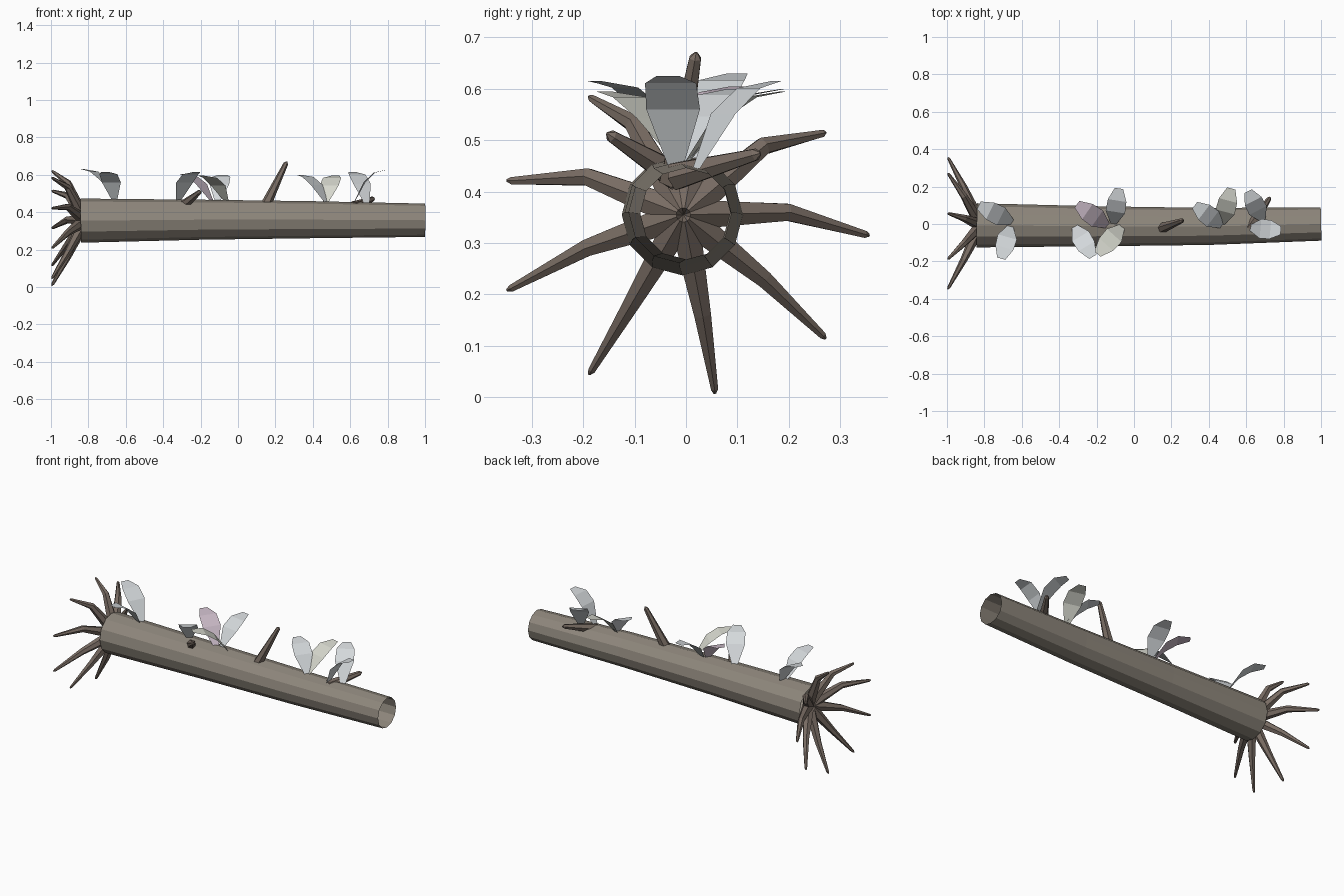
import bpy, bmesh, math
from mathutils import Vector

if "Cube" in bpy.data.objects:
    bpy.data.objects.remove(bpy.data.objects["Cube"])


def mat(name, rgb):
    m = bpy.data.materials.new(name)
    m.diffuse_color = (*rgb, 1)
    m.use_nodes = True
    m.node_tree.nodes["Principled BSDF"].inputs["Base Color"].default_value = m.diffuse_color
    return m


BARK = mat("bark", (0.27, 0.24, 0.20))
WOOD = mat("wood", (0.19, 0.15, 0.125))
PALE = mat("pale_leaf", (0.66, 0.69, 0.71))
CREAM = mat("cream_leaf", (0.68, 0.69, 0.62))
PINK = mat("pink_leaf", (0.60, 0.50, 0.58))


def finish(name, bm, material):
    me = bpy.data.meshes.new(name)
    bm.to_mesh(me)
    bm.free()
    ob = bpy.data.objects.new(name, me)
    me.materials.append(material)
    bpy.context.collection.objects.link(ob)
    return ob


def sweep(name, path, radii, sides, material, capped=True):
    """Faceted tube through the path points, one ring per point."""
    bm = bmesh.new()
    pts = [Vector(p) for p in path]
    rings = []
    for i, (p, r) in enumerate(zip(pts, radii)):
        t = (pts[min(i + 1, len(pts) - 1)] - pts[max(i - 1, 0)]).normalized()
        ref = Vector((0, 0, 1)) if abs(t.x) > 0.9 else Vector((1, 0, 0))
        u = (ref - t * ref.dot(t)).normalized()
        v = t.cross(u)
        rings.append([bm.verts.new(p + r * (math.cos(a) * u + math.sin(a) * v))
                      for a in (2 * math.pi * k / sides for k in range(sides))])
    for a, b in zip(rings, rings[1:]):
        for k in range(sides):
            n = (k + 1) % sides
            bm.faces.new((a[k], a[n], b[n], b[k]))
    if capped:
        bm.faces.new(rings[0][::-1])
        bm.faces.new(rings[-1])
    return finish(name, bm, material)


def leaf(name, base, tip, height, material):
    """Arching strip leaf from base to the tip's (x, y)."""
    bm = bmesh.new()
    base = Vector(base)
    out = Vector((tip[0] - base.x, tip[1] - base.y, 0))
    side = Vector((-out.y, out.x, 0)).normalized()
    rows = []
    for d, h, w in ((0, 0, 0.03), (0.34, 0.63, 0.105), (0.66, 0.92, 0.1), (1, 1, 0.045)):
        c = base + out * d + Vector((0, 0, height * h))
        rows.append([bm.verts.new(c + side * w * s) for s in (0.5, -0.5)])
    for a, b in zip(rows, rows[1:]):
        bm.faces.new((a[0], a[1], b[1], b[0]))
    return finish(name, bm, material)


# Hollow, slightly bowed trunk, open at both ends
sweep("log", [(-0.84, -0.007, 0.355), (-0.2, -0.012, 0.36), (0.4, -0.013, 0.36), (1, 0, 0.357)],
      [0.118, 0.107, 0.099, 0.089], 12, BARK, capped=False)

# Fan of nine drooping roots
for i in range(9):
    a = math.radians(40 * i)
    c, s = math.cos(a), math.sin(a)
    sweep(f"root_{i + 1}",
          [(-0.82, -0.005, 0.355), (-0.91, 0.2 * c - 0.003, 0.36 + 0.2 * s),
           (-0.99, 0.354 * c - 0.006, 0.317 + 0.305 * s),
           (-0.996, 0.363 * c - 0.007, 0.315 + 0.312 * s)],
          [0.034, 0.019, 0.008, 0.003], 6, WOOD)

# Broken branch stubs
stubs = [((0.14, -0.025, 0.42), (0.256, 0.018, 0.66)),
         ((-0.30, -0.02, 0.43), (-0.205, -0.145, 0.508)),
         ((0.62, -0.02, 0.43), (0.722, 0.135, 0.472))]
for i, (b, t) in enumerate(stubs):
    b, t = Vector(b), Vector(t)
    end = t + (t - b).normalized() * 0.012
    sweep(f"branch_stub_{i + 1}", [b, t, end], [0.03, 0.013, 0.003], 6, WOOD)

# Leaf clusters along the top
leaves = [((-0.65, 0.01, 0.465), (-0.83, 0.10), 0.165, PALE),
          ((-0.66, -0.01, 0.465), (-0.71, -0.185), 0.15, PALE),
          ((-0.32, -0.01, 0.46), (-0.22, -0.175), 0.155, PALE),
          ((-0.14, -0.01, 0.46), (-0.305, 0.105), 0.145, PINK),
          ((-0.11, 0.0, 0.46), (-0.08, 0.19), 0.14, PALE),
          ((-0.06, -0.01, 0.455), (-0.195, -0.16), 0.14, CREAM),
          ((0.47, -0.01, 0.455), (0.325, 0.10), 0.145, PALE),
          ((0.47, 0.0, 0.455), (0.52, 0.19), 0.14, CREAM),
          ((0.69, 0.02, 0.445), (0.61, 0.175), 0.17, PALE),
          ((0.62, -0.02, 0.45), (0.785, -0.035), 0.175, PALE)]
for i, args in enumerate(leaves):
    leaf(f"leaf_{i + 1}", *args)
